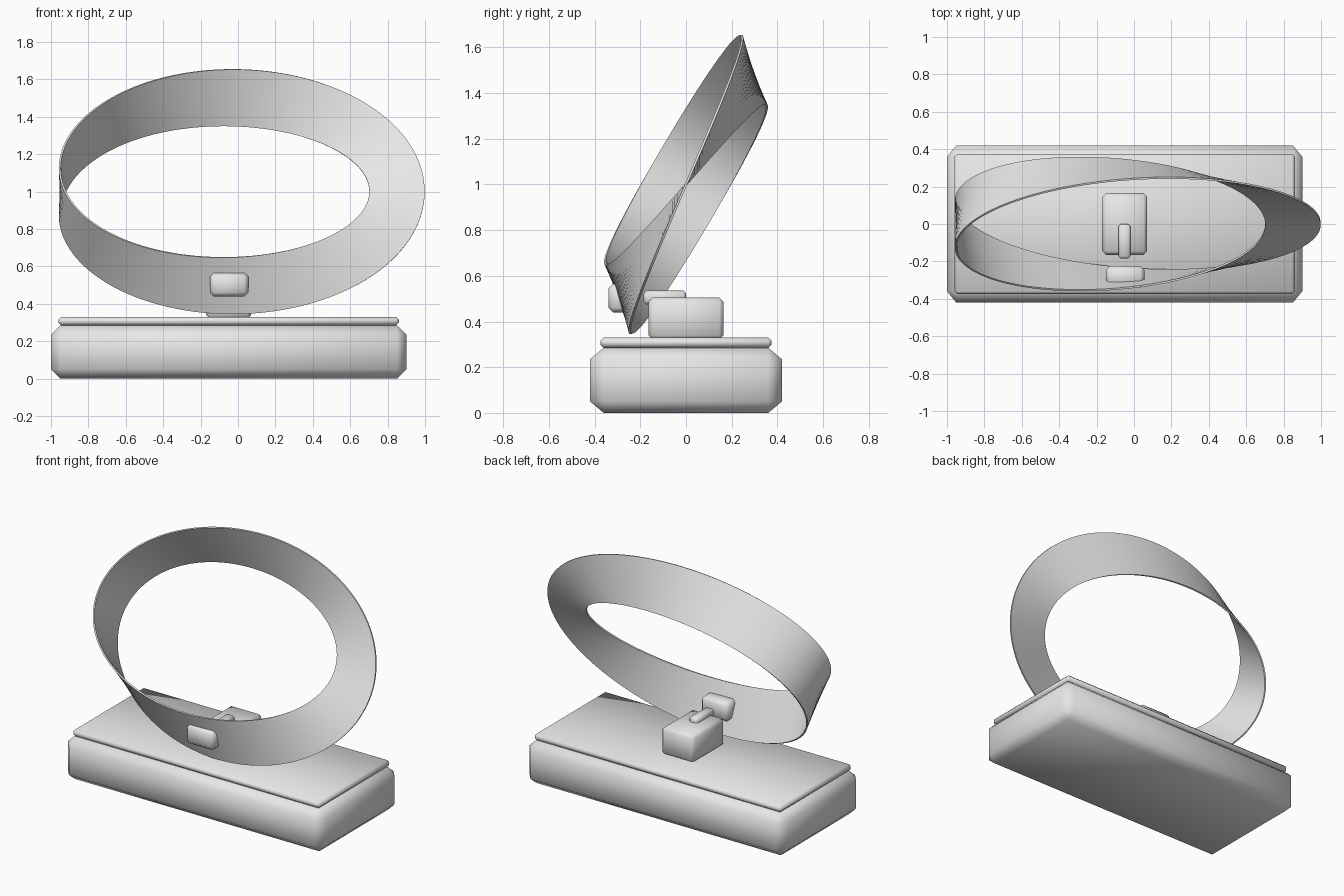
import bpy
import bmesh
from math import sin, cos, pi, radians
from mathutils import Vector

if "Cube" in bpy.data.objects:
    bpy.data.objects.remove(bpy.data.objects["Cube"])

grey = bpy.data.materials.new("plain grey")
grey.use_nodes = True
grey.diffuse_color = (0.8, 0.8, 0.8, 1)
grey.node_tree.nodes["Principled BSDF"].inputs["Base Color"].default_value = (0.8, 0.8, 0.8, 1)


def finish(name, bm, angle):
    """Turn a bmesh into a grey, smoothly shaded object."""
    bmesh.ops.recalc_face_normals(bm, faces=bm.faces)
    mesh = bpy.data.meshes.new(name)
    bm.to_mesh(mesh)
    bm.free()
    obj = bpy.data.objects.new(name, mesh)
    bpy.context.collection.objects.link(obj)
    mesh.materials.append(grey)
    bpy.ops.object.select_all(action='DESELECT')
    obj.select_set(True)
    bpy.context.view_layer.objects.active = obj
    bpy.ops.object.shade_smooth_by_angle(angle=radians(angle))


def block(name, low, high, bevel):
    """Chamfered box between two corners; bevel is given per axis."""
    low, high, bevel = Vector(low), Vector(high), Vector(bevel)
    size = high - low
    bm = bmesh.new()
    bmesh.ops.create_cube(bm, size=1)
    # Bevel in units of the chamfer, then stretch to the final size
    for v in bm.verts:
        v.co = Vector(c * s / b for c, s, b in zip(v.co, size, bevel))
    bmesh.ops.bevel(bm, geom=bm.edges[:], offset=1, segments=1,
                    affect='EDGES', clamp_overlap=True)
    for v in bm.verts:
        v.co = Vector(c * b for c, b in zip(v.co, bevel)) + (low + high) / 2
    finish(name, bm, 60)


def twisted_band(name, centre, radii, half_width, half_depth, thickness, tilt, steps):
    """Oval band with a half twist, leaning back about the x axis."""
    across = Vector((1, 0, 0))
    up = Vector((0, cos(tilt), sin(tilt)))
    normal = Vector((0, -sin(tilt), cos(tilt)))
    bm = bmesh.new()
    loops = []
    for i in range(steps):
        t = 2 * pi * i / steps
        h = t / 2
        path = Vector(centre) + across * radii[0] * cos(t) + up * radii[1] * sin(t)
        radial = across * cos(t) + up * sin(t)
        wide = radial * half_width * cos(h) + normal * half_depth * sin(h)
        thick = (normal * cos(h) - radial * sin(h)) * thickness / 2
        loops.append([bm.verts.new(path + wide * a + thick * b)
                      for a, b in ((1, 1), (-1, 1), (-1, -1), (1, -1))])
    for i in range(steps):
        here, ahead = loops[i], loops[(i + 1) % steps]
        if i == steps - 1:
            # The half turn swaps opposite corners at the seam
            ahead = ahead[2:] + ahead[:2]
        for k in range(4):
            j = (k + 1) % 4
            bm.faces.new((here[k], here[j], ahead[j], ahead[k]))
    finish(name, bm, 40)


# Stand
block("base", (-1, -0.42, 0), (0.9, 0.42, 0.285), (0.05, 0.06, 0.05))
block("top_plate", (-0.96, -0.375, 0.285), (0.86, 0.375, 0.33), (0.015, 0.015, 0.015))

# Holder for the band
block("support_block", (-0.17, -0.165, 0.32), (0.07, 0.165, 0.505), (0.02, 0.02, 0.02))
block("support_rod", (-0.082, -0.185, 0.475), (-0.018, 0, 0.535), (0.012, 0.012, 0.012))
block("clamp_pad", (-0.15, -0.34, 0.44), (0.055, -0.225, 0.565), (0.02, 0.02, 0.02))

# Band
twisted_band("twisted_band", (-0.05, 0, 1), (0.9, 0.58), 0.148, 0.172, 0.01,
             radians(60), 160)
